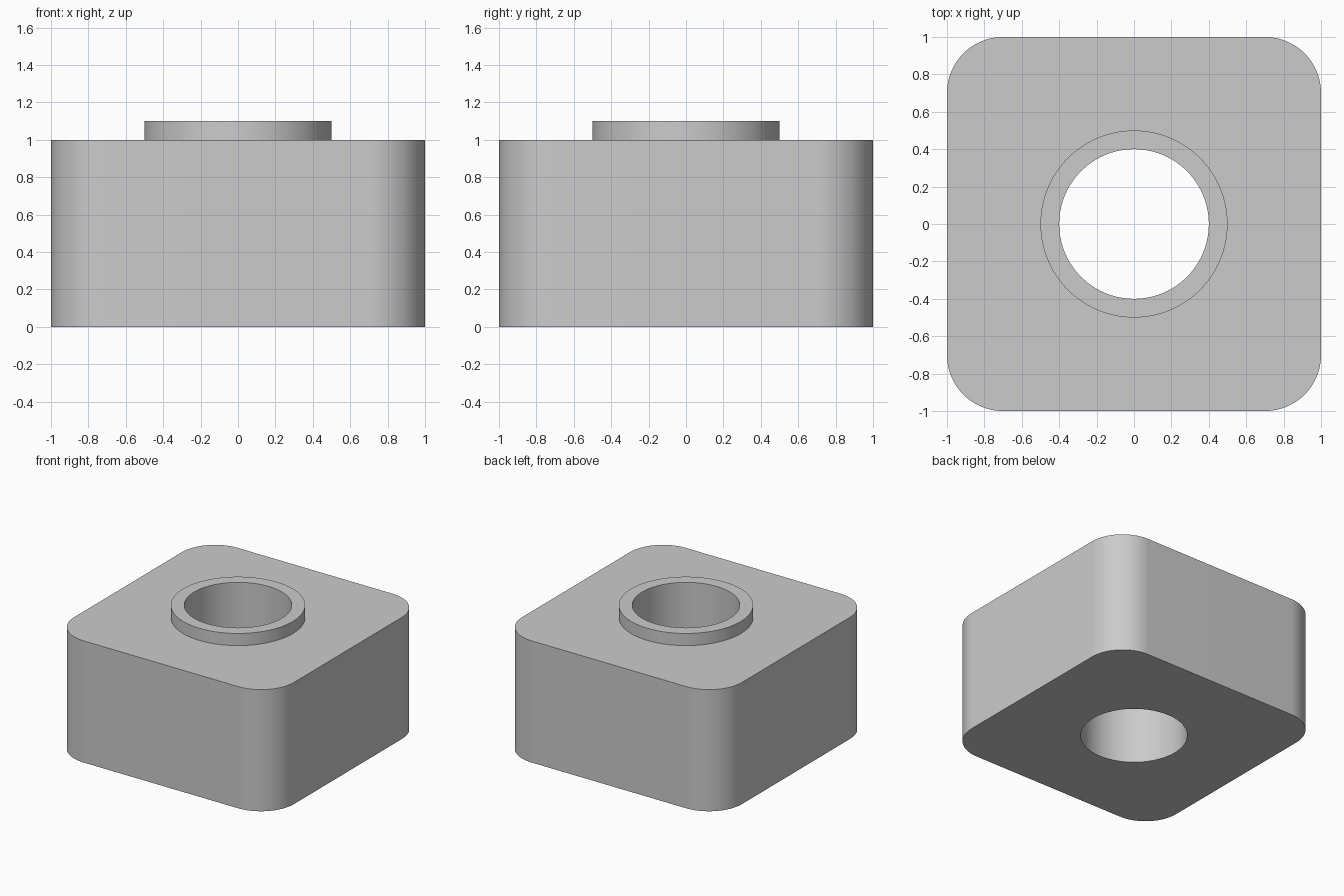
import bpy, bmesh
from math import cos, sin, pi

cube = bpy.data.objects.get("Cube")
if cube:
    bpy.data.objects.remove(cube, do_unlink=True)

STEPS = 31  # segments per quarter turn


def ring(bm, radius, z, core=0.0):
    """Closed loop: a circle, or a rounded square when core is above zero."""
    verts = []
    for q in range(4):
        sx, sy = (1, -1, -1, 1)[q], (1, 1, -1, -1)[q]
        for i in range(STEPS + 1):
            # Circles spread their points evenly, corners run the full quarter
            t = i / STEPS if core else (i + 0.5) / (STEPS + 1)
            a = (q + t) * pi / 2
            verts.append(bm.verts.new((sx * core + radius * cos(a),
                                       sy * core + radius * sin(a), z)))
    return verts


# Grey material
grey = bpy.data.materials.new("plain_grey")
grey.use_nodes = True
colour = (0.6, 0.6, 0.6, 1)
grey.diffuse_color = colour
grey.node_tree.nodes["Principled BSDF"].inputs["Base Color"].default_value = colour

# Rounded block, raised collar and through hole as one closed skin
bm = bmesh.new()
loops = [
    ring(bm, 0.3, 0, core=0.7),   # block bottom edge
    ring(bm, 0.3, 1, core=0.7),   # block top edge
    ring(bm, 0.5, 1),             # collar foot
    ring(bm, 0.5, 1.1),           # collar rim, outside
    ring(bm, 0.4, 1.1),           # collar rim, inside
    ring(bm, 0.4, 0),             # hole bottom edge
]
for low, high in zip(loops, loops[1:] + loops[:1]):
    for i in range(len(low)):
        j = (i + 1) % len(low)
        bm.faces.new((low[i], low[j], high[j], high[i]))
bmesh.ops.recalc_face_normals(bm, faces=bm.faces)

mesh = bpy.data.meshes.new("block_with_collar")
bm.to_mesh(mesh)
bm.free()
mesh.materials.append(grey)
block = bpy.data.objects.new("block_with_collar", mesh)
bpy.context.collection.objects.link(block)

# Smooth round walls, sharp rims
bpy.ops.object.select_all(action='DESELECT')
block.select_set(True)
bpy.context.view_layer.objects.active = block
bpy.ops.object.shade_smooth_by_angle(angle=pi / 6)
